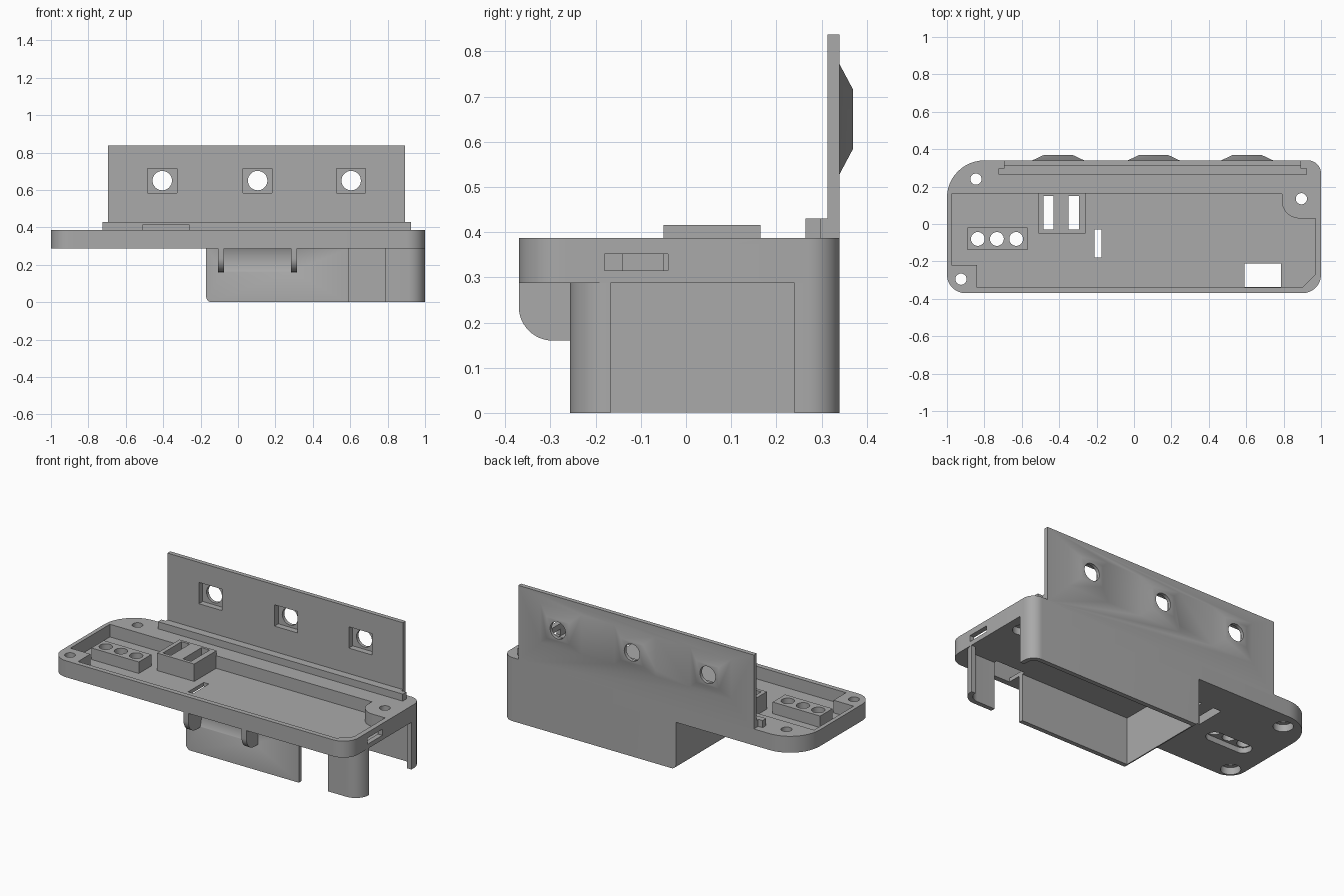
import bpy, bmesh, math
from mathutils import Vector

if "Cube" in bpy.data.objects:
    bpy.data.objects.remove(bpy.data.objects["Cube"])

grey = bpy.data.materials.new("plain grey")
grey.use_nodes = True
COLOUR = (0.4, 0.4, 0.4, 1)
grey.diffuse_color = COLOUR
grey.node_tree.nodes["Principled BSDF"].inputs["Base Color"].default_value = COLOUR


def make(name, bm):
    bmesh.ops.recalc_face_normals(bm, faces=bm.faces)
    mesh = bpy.data.meshes.new(name)
    bm.to_mesh(mesh)
    bm.free()
    mesh.materials.append(grey)
    ob = bpy.data.objects.new(name, mesh)
    bpy.context.collection.objects.link(ob)
    return ob


def prism(name, outline, lo, hi, axis="z"):
    """Extrude a 2D outline along z (xy), y (xz) or x (yz)."""
    place = {"z": lambda a, b, c: (a, b, c),
             "y": lambda a, b, c: (a, c, b),
             "x": lambda a, b, c: (c, a, b)}[axis]
    bm = bmesh.new()
    face = bm.faces.new([bm.verts.new(place(a, b, lo)) for a, b in outline])
    top = bmesh.ops.extrude_face_region(bm, geom=[face])["geom"]
    move = Vector(place(0, 0, hi - lo))
    bmesh.ops.translate(bm, vec=move, verts=[v for v in top if isinstance(v, bmesh.types.BMVert)])
    return make(name, bm)


def arc(cx, cy, r, start, end, n=12):
    return [(cx + r * math.cos(math.radians(start + (end - start) * i / n)),
             cy + r * math.sin(math.radians(start + (end - start) * i / n))) for i in range(n + 1)]


def rounded(x0, x1, y0, y1, radii):
    """Rounded rectangle, radii from lower left, anticlockwise."""
    pts = []
    corners = [(x0, y0, 1, 1), (x1, y0, -1, 1), (x1, y1, -1, -1), (x0, y1, 1, -1)]
    for i, ((x, y, sx, sy), r) in enumerate(zip(corners, radii)):
        pts += arc(x + sx * r, y + sy * r, r, 180 + 90 * i, 270 + 90 * i) if r else [(x, y)]
    return pts


def box(name, x0, x1, y0, y1, z0, z1):
    return prism(name, rounded(x0, x1, y0, y1, [0] * 4), z0, z1)


def disc(a, b, r, lo, hi, axis="z"):
    return prism("cutter", arc(a, b, r, 0, 360, 32)[:-1], lo, hi, axis)


def combine(ob, others, operation="DIFFERENCE"):
    for other in others:
        mod = ob.modifiers.new("boolean", "BOOLEAN")
        mod.operation, mod.solver, mod.object = operation, "EXACT", other
        bpy.context.view_layer.update()
        result = bpy.data.meshes.new_from_object(
            ob.evaluated_get(bpy.context.evaluated_depsgraph_get()))
        ob.modifiers.clear()
        ob.data = result
        bpy.data.objects.remove(other)


FLOOR, UNDER, RIM = 0.31, 0.287, 0.387

# Tray with its stepped pocket
tray = prism("tray", rounded(-1, 1, -0.37, 0.34, [0.1, 0.1, 0.07, 0.2]), UNDER, RIM)
pocket = [(-0.975, 0.16), (-0.975, -0.22), (-0.84, -0.22), (-0.84, -0.34), (0.9, -0.34),
          (0.97, -0.27), (0.97, 0.03)] + arc(0.885, 0.125, 0.095, 270, 180) + [(0.79, 0.16)]
combine(tray, [prism("cutter", pocket, FLOOR, 0.5)])

# Raised terminal block and connector block on the tray floor
combine(tray, [box("block", -0.89, -0.57, -0.14, -0.02, 0.3, 0.38),
               box("block", -0.51, -0.26, -0.05, 0.165, 0.3, 0.416)], "UNION")

# Openings through the tray
cuts = [box("cutter", x, x + 0.055, -0.03, 0.15, 0.2, 0.5) for x in (-0.485, -0.35)]
cuts += [disc(x, -0.08, 0.037, 0.2, 0.5) for x in (-0.835, -0.733, -0.63)]
cuts.append(prism("cutter", rounded(-0.88, -0.585, -0.128, -0.032, [0.047] * 4), 0.2, 0.32))
for x, y in ((-0.845, 0.24), (-0.925, -0.295), (0.895, 0.135)):
    cuts += [disc(x, y, 0.03, 0.2, 0.5), disc(x, y, 0.055, 0.2, 0.33)]
cuts += [box("cutter", -0.21, -0.175, -0.18, -0.03, 0.2, 0.5),
         box("cutter", 0.59, 0.785, -0.338, -0.21, 0.2, 0.32),
         box("cutter", 0.95, 1.1, -0.18, -0.04, 0.315, 0.352)]
combine(tray, cuts)

# Open-bottomed housing with front and side openings
housing = prism("housing_walls", rounded(-0.17, 1, -0.257, 0.34, [0, 0.09, 0.07, 0]), 0, UNDER)
inner = prism("cutter", rounded(-0.145, 0.972, -0.23, 0.312, [0, 0.065, 0.045, 0]), -0.1, 0.4)
lower_edge = prism("cutter", [(-0.2, -0.03)] + [(-0.14, -0.03), (-0.14, 0)]
                   + arc(-0.14, 0.03, 0.03, 270, 180) + [(-0.2, 0.03)], -0.5, 0.5, "y")
combine(housing, [inner, lower_edge,
                  box("cutter", 0.59, 0.785, -0.4, -0.1, -0.1, 0.4),
                  box("cutter", 0.9, 1.1, -0.167, 0.24, -0.1, 0.4),
                  disc(-0.4, 0.224, 0.156, -0.075, 0.285, "x")])

# Pair of curved ribs under the front lip
rib = [(-0.25, UNDER), (-0.37, UNDER)] + arc(-0.295, 0.235, 0.075, 180, 270) + [(-0.25, 0.16)]
ribs = [prism(f"front_rib_{i}", rib, x, x + 0.033, "x") for i, x in enumerate((-0.108, 0.283))]

# Upright back plate with three tapered sensor housings
plate = box("back_plate", -0.695, 0.892, 0.313, 0.34, RIM - 0.01, 0.837)
CENTRES = (-0.405, 0.105, 0.605)
for x in CENTRES:
    bm = bmesh.new()
    bmesh.ops.create_cone(bm, cap_ends=True, segments=4, radius1=math.sqrt(0.5),
                          radius2=math.sqrt(0.5), depth=1)
    for v in bm.verts:
        outer = v.co.z > 0
        sx = 1 if v.co.x + v.co.y * 0.5 > 0 else -1
        sz = 1 if v.co.y - v.co.x * 0.5 > 0 else -1
        v.co = (x + sx * (0.075 if outer else 0.16), 0.37 if outer else 0.33,
                0.65 + sz * (0.065 if outer else 0.14))
    combine(plate, [make("bump", bm)], "UNION")
for x in CENTRES:
    combine(plate, [box("cutter", x - 0.078, x + 0.078, 0.2, 0.35, 0.585, 0.715),
                    disc(x, 0.65, 0.052, 0.2, 0.5, "y")])

# Rail at the foot of the plate
rail = box("plate_rail", -0.725, 0.925, 0.264, 0.298, RIM - 0.01, 0.43)
foot = box("plate_foot", -0.695, 0.892, 0.297, 0.32, RIM - 0.01, 0.43)

for ob in [tray, housing, plate, rail, foot] + ribs:
    bpy.ops.object.select_all(action="DESELECT")
    ob.select_set(True)
    bpy.context.view_layer.objects.active = ob
    bpy.ops.object.shade_smooth_by_angle(angle=math.radians(30))
